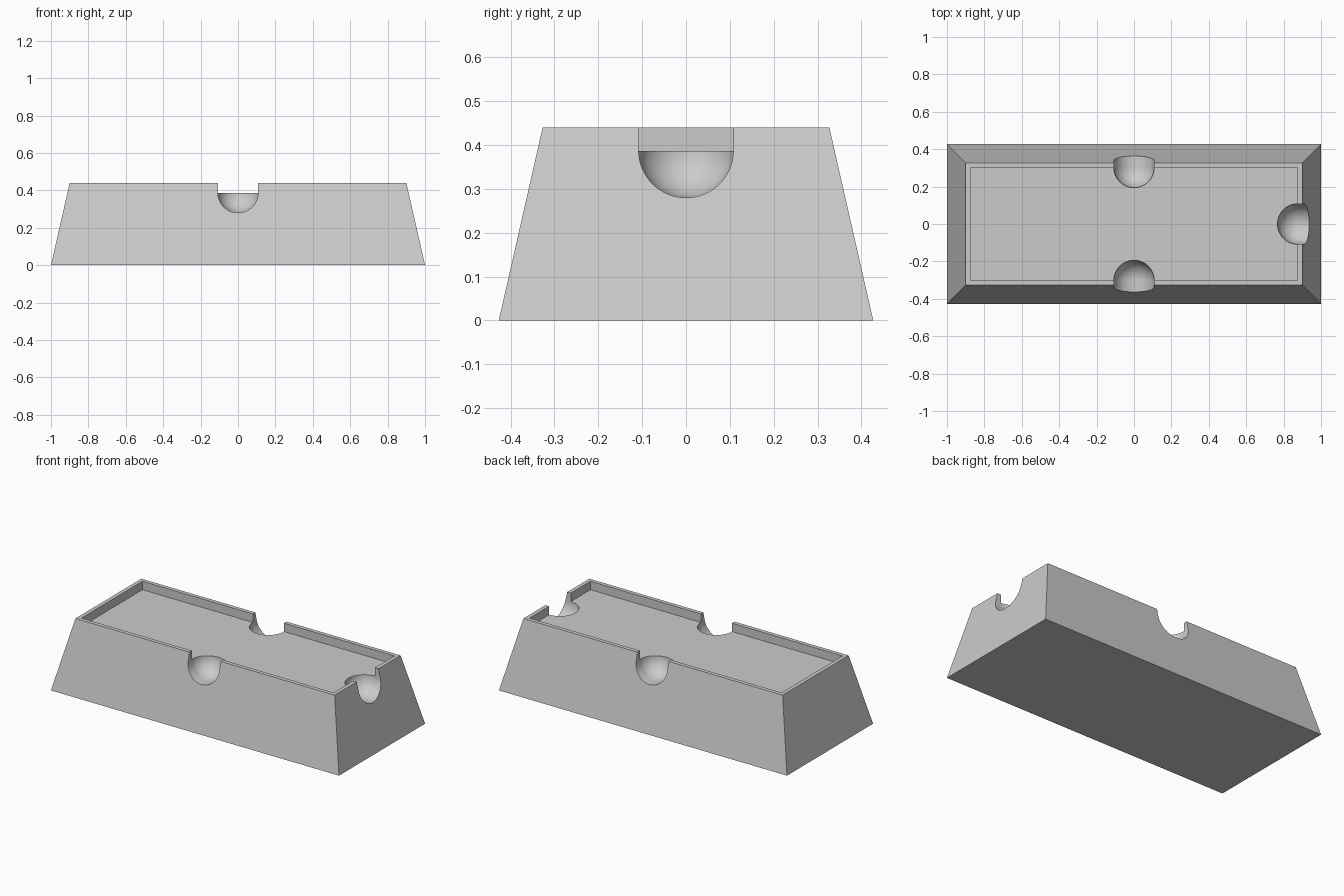
import bpy, bmesh
from math import radians, pi
from mathutils import Matrix

HEIGHT, FLOOR, RADIUS, SCOOP_Z = 0.44, 0.387, 0.108, 0.388

if "Cube" in bpy.data.objects:
    bpy.data.objects.remove(bpy.data.objects["Cube"])

grey = bpy.data.materials.new("plain grey")
grey.use_nodes = True
colour = (0.6, 0.6, 0.6, 1)
grey.diffuse_color = colour
grey.node_tree.nodes["Principled BSDF"].inputs["Base Color"].default_value = colour


def add_object(name, bm):
    bmesh.ops.recalc_face_normals(bm, faces=bm.faces)
    mesh = bpy.data.meshes.new(name)
    bm.to_mesh(mesh)
    bm.free()
    mesh.materials.append(grey)
    obj = bpy.data.objects.new(name, mesh)
    bpy.context.collection.objects.link(obj)
    return obj


def scoop_cutter(name, distance, angle):
    """Round-ended trough that runs outward and opens upward."""
    bm = bmesh.new()
    bmesh.ops.create_uvsphere(bm, u_segments=64, v_segments=32, radius=RADIUS)
    for axis, normal, reach in (("x", (1, 0, 0), 0.2), ("z", (0, 0, 1), 0.2)):
        geom = bm.verts[:] + bm.edges[:] + bm.faces[:]
        bmesh.ops.bisect_plane(bm, geom=geom, plane_co=(0, 0, 0),
                               plane_no=normal, clear_outer=(axis == "x"))
        if axis == "z":
            upper = [f for f in bm.faces if f.calc_center_median().z > 0]
            bmesh.ops.delete(bm, geom=upper, context="FACES")
        rim = [e for e in bm.edges if e.is_boundary
               and all(abs(getattr(v.co, axis)) < 1e-5 for v in e.verts)]
        new = bmesh.ops.extrude_edge_only(bm, edges=rim)["geom"]
        moved = [v for v in new if isinstance(v, bmesh.types.BMVert)]
        bmesh.ops.translate(bm, verts=moved, vec=[c * reach for c in normal])
        if axis == "x":
            bmesh.ops.contextual_create(bm, geom=[e for e in bm.edges if e.is_boundary])
    bmesh.ops.contextual_create(bm, geom=[e for e in bm.edges if e.is_boundary])
    bm.transform(Matrix.Rotation(angle, 4, "Z") @ Matrix.Translation((distance, 0, SCOOP_Z)))
    return add_object(name, bm)


# Tapered block
bm = bmesh.new()
bmesh.ops.create_cube(bm, size=2)
for v in bm.verts:
    inset = 0.1 if v.co.z > 0 else 0
    v.co = (v.co.x * (1 - inset), v.co.y * (0.427 - inset), HEIGHT if v.co.z > 0 else 0)
body = add_object("tray_body", bm)

# Shallow rectangular recess
bm = bmesh.new()
bmesh.ops.create_cube(bm, size=1)
bm.transform(Matrix.Translation((0, 0, FLOOR + 0.1)) @ Matrix.Diagonal((1.75, 0.604, 0.2, 1)))
cutters = [add_object("recess_cutter", bm)]

# Four rim scoops
for name, distance, angle in (("left", 0.875, 0), ("back", 0.302, pi / 2),
                              ("right", 0.875, pi), ("front", 0.302, -pi / 2)):
    cutters.append(scoop_cutter(name + "_scoop_cutter", distance, angle))

bpy.context.view_layer.objects.active = body
body.select_set(True)
for cutter in cutters:
    cut = body.modifiers.new(cutter.name, "BOOLEAN")
    cut.operation, cut.solver, cut.object = "DIFFERENCE", "EXACT", cutter
    bpy.ops.object.modifier_apply(modifier=cut.name)
for cutter in cutters:
    bpy.data.objects.remove(cutter)

bpy.ops.object.shade_smooth_by_angle(angle=radians(30))
